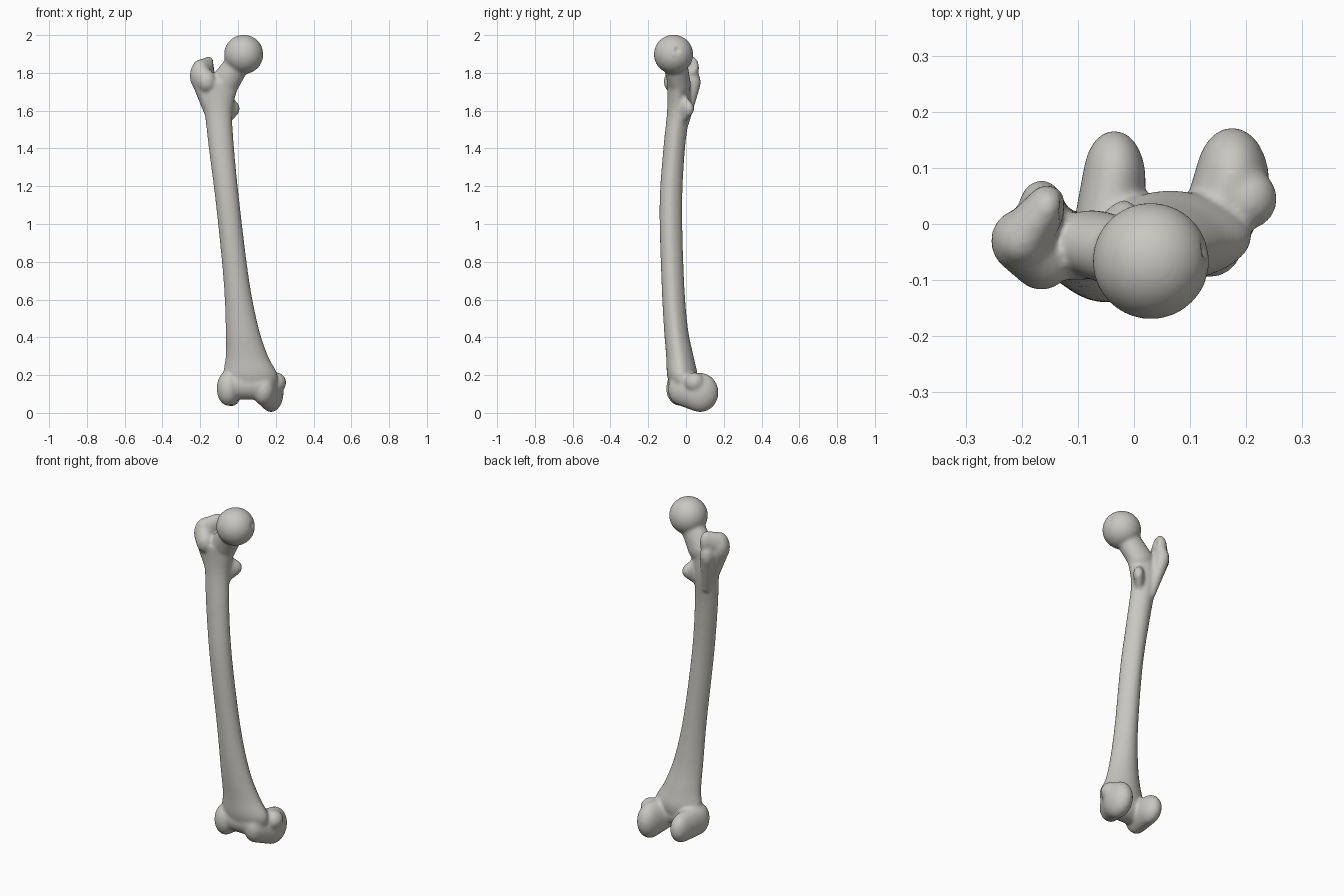
import bpy, bmesh, math
from mathutils import Vector

old = bpy.data.objects.get("Cube")
if old:
    bpy.data.objects.remove(old, do_unlink=True)

bone_mat = bpy.data.materials.new("warm grey bone")
bone_mat.use_nodes = True
colour = (0.58, 0.57, 0.53, 1)
bone_mat.diffuse_color = colour
bone_mat.node_tree.nodes["Principled BSDF"].inputs["Base Color"].default_value = colour


def finish(name, bm):
    bmesh.ops.recalc_face_normals(bm, faces=bm.faces[:])
    mesh = bpy.data.meshes.new(name)
    bm.to_mesh(mesh)
    bm.free()
    obj = bpy.data.objects.new(name, mesh)
    bpy.context.collection.objects.link(obj)
    mesh.materials.append(bone_mat)
    return obj


def lobe(bm, centre, radii):
    """Add one ellipsoid to the mesh."""
    ball = bmesh.ops.create_icosphere(bm, subdivisions=4, radius=1)["verts"]
    for v in ball:
        v.co = Vector(centre) + Vector(a * b for a, b in zip(v.co, radii))


def knob(name, centre, radii):
    """A single ellipsoid."""
    bm = bmesh.new()
    lobe(bm, centre, radii)
    return finish(name, bm)


def blend(name, start, start_radii, end, end_radii):
    """Convex skin stretched around two ellipsoids."""
    bm = bmesh.new()
    lobe(bm, start, start_radii)
    lobe(bm, end, end_radii)
    hull = bmesh.ops.convex_hull(bm, input=bm.verts[:])
    inside = [g for g in hull["geom_interior"] if isinstance(g, bmesh.types.BMVert)]
    bmesh.ops.delete(bm, geom=inside, context='VERTS')
    return finish(name, bm)


def smooth_between(before, start, end, after, t):
    """Curve smoothly from one station to the next."""
    slope_in = (end - before) / 2
    slope_out = (after - start) / 2
    rise = end - start
    bend = 3 * rise - 2 * slope_in - slope_out
    turn = slope_in + slope_out - 2 * rise
    return start + slope_in * t + bend * t ** 2 + turn * t ** 3


def loft(name, stations, sides=40, steps=6):
    """Skin over stations of (z, x min, x max, y min, y max), with a ridge at the back."""
    rings = []
    last = len(stations) - 1
    for i in range(last):
        near = [stations[max(0, i - 1)], stations[i],
                stations[i + 1], stations[min(last, i + 2)]]
        for step in range(steps):
            rings.append([smooth_between(*values, step / steps) for values in zip(*near)])
    rings.append(stations[last])

    bm = bmesh.new()
    loops = []
    for z, left, right, front, back in rings:
        loop = []
        for i in range(sides):
            angle = math.tau * i / sides
            across = math.cos(angle) * (1 - 0.2 * max(0, math.sin(angle)))
            x = (left + right + (right - left) * across) / 2
            y = (front + back + (back - front) * math.sin(angle)) / 2
            loop.append(bm.verts.new((x, y, z)))
        loops.append(loop)
    for low, high in zip(loops, loops[1:]):
        for i in range(sides):
            j = (i + 1) % sides
            bm.faces.new((low[i], low[j], high[j], high[i]))
    bm.faces.new(loops[0])
    bm.faces.new(loops[-1])
    return finish(name, bm)


# Long bowed shaft, flaring at both ends
shaft = loft("shaft", [
    (0.12, -0.07, 0.19, -0.08, 0.04),
    (0.2, -0.08, 0.21, -0.1, 0.06),
    (0.3, -0.066, 0.16, -0.105, 0.04),
    (0.45, -0.066, 0.11, -0.117, 0.01),
    (0.7, -0.077, 0.06, -0.13, -0.01),
    (1.1, -0.117, 0.01, -0.14, -0.02),
    (1.4, -0.155, -0.02, -0.12, -0.005),
    (1.6, -0.18, -0.028, -0.1, 0.02),
    (1.75, -0.22, 0.01, -0.1, 0.02)])

# Ball head and slanting neck
head = knob("head", (0.03, -0.066, 1.898), Vector.Fill(3, 0.104))
neck = blend("neck", (0.01, -0.06, 1.865), Vector.Fill(3, 0.064),
             (-0.075, -0.035, 1.74), (0.078, 0.06, 0.075))

# Large outer knob: body, diagonal crest and a ridge running down the back
trochanter = blend("greater_trochanter", (-0.205, -0.03, 1.785), (0.05, 0.055, 0.075),
                   (-0.165, -0.07, 1.755), (0.05, 0.048, 0.06))
crest = blend("trochanter_crest", (-0.2, -0.03, 1.8), (0.05, 0.05, 0.07),
              (-0.155, 0.03, 1.825), (0.035, 0.04, 0.062))
flank = blend("trochanter_flank", (-0.195, -0.03, 1.77), (0.055, 0.06, 0.06),
              (-0.15, -0.03, 1.62), (0.036, 0.05, 0.06))
ridge = blend("trochanter_ridge", (-0.165, 0.03, 1.75), (0.04, 0.048, 0.07),
              (-0.125, -0.01, 1.53), Vector.Fill(3, 0.025))

# Small inner knob
small_knob = blend("lesser_trochanter", (-0.018, 0.015, 1.61), (0.027, 0.028, 0.038),
                   (-0.06, -0.025, 1.61), (0.03, 0.03, 0.09))

# Two knuckles of the knee end and the bridge joining them
medial = blend("medial_condyle", (0.175, 0.075, 0.108), (0.066, 0.097, 0.104),
               (0.135, -0.03, 0.125), (0.06, 0.065, 0.085))
medial_side = knob("medial_epicondyle", (0.2, 0.045, 0.16), Vector.Fill(3, 0.055))
lateral = blend("lateral_condyle", (-0.035, 0.08, 0.12), (0.056, 0.087, 0.085),
                (-0.052, -0.035, 0.13), (0.061, 0.07, 0.092))
bridge_radii = (0.06, 0.072, 0.08)
bridge = blend("condyle_bridge", (-0.01, -0.02, 0.15), bridge_radii,
               (0.11, -0.02, 0.15), bridge_radii)

# Pit in the head, hollow behind the neck, notch and groove between the knuckles
cutters = [
    knob("head_pit", (0.136, -0.045, 1.925), Vector.Fill(3, 0.02)),
    knob("trochanter_hollow", (-0.108, 0.025, 1.85), (0.026, 0.04, 0.055)),
    blend("knee_notch", (0.062, 0.13, 0.04), (0.038, 0.09, 0.09),
          (0.062, 0.03, 0.04), Vector.Fill(3, 0.035)),
    knob("kneecap_groove", (0.045, -0.125, 0.08), (0.03, 0.04, 0.07)),
]

# Join the parts and fuse them into one smooth surface
bpy.ops.object.select_all(action='DESELECT')
for part in (shaft, head, neck, trochanter, crest, flank, ridge, small_knob,
             medial, medial_side, lateral, bridge):
    part.select_set(True)
bpy.context.view_layer.objects.active = shaft
bpy.ops.object.join()
bone = bpy.context.view_layer.objects.active
bone.name = "thigh_bone"


def fuse(label):
    mod = bone.modifiers.new(label, 'REMESH')
    mod.mode = 'VOXEL'
    mod.voxel_size = 0.007
    mod.use_smooth_shade = True


fuse("fuse")
for cutter in cutters:
    cutter.hide_render = True
    cut = bone.modifiers.new(cutter.name, 'BOOLEAN')
    cut.operation = 'DIFFERENCE'
    cut.solver = 'EXACT'
    cut.object = cutter
fuse("refuse")
soften = bone.modifiers.new("soften", 'SMOOTH')
soften.factor = 0.5
soften.iterations = 10

for label in [mod.name for mod in bone.modifiers]:
    bpy.ops.object.modifier_apply(modifier=label)
for cutter in cutters:
    bpy.data.objects.remove(cutter, do_unlink=True)
bpy.ops.object.shade_smooth()
